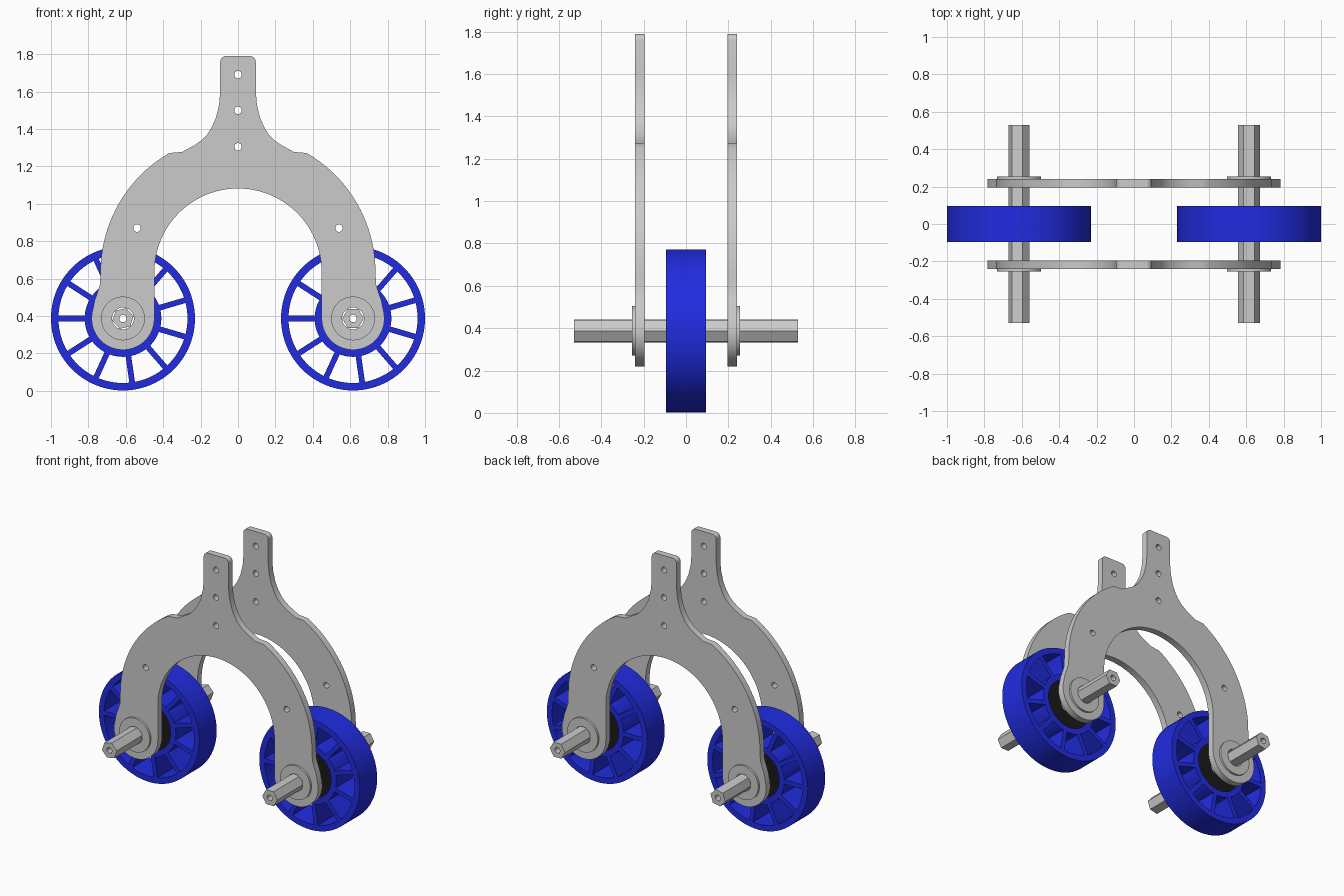
import bpy
from math import sin, cos, asin, pi, radians

if "Cube" in bpy.data.objects:
    bpy.data.objects.remove(bpy.data.objects["Cube"])

CX, CZ = 0.615, 0.387  # axle position


def arc(x, z, r, a0, a1, n):
    return [(x + r * cos(radians(a0 + (a1 - a0) * i / n)),
             z + r * sin(radians(a0 + (a1 - a0) * i / n))) for i in range(n + 1)]


def circle(x, z, r, n=48, start=0):
    return arc(x, z, r, start, start + 360, n)[:-1]


def plate(name, loops, y0, y1, color=None):
    """Extrude nested x/z outlines between two y positions."""
    cu = bpy.data.curves.new(name + "_outline", 'CURVE')
    cu.dimensions = '2D'
    cu.fill_mode = 'BOTH'
    cu.extrude = (y1 - y0) / 2
    for pts in loops:
        sp = cu.splines.new('POLY')
        sp.points.add(len(pts) - 1)
        for p, (x, z) in zip(sp.points, pts):
            p.co = (x, z, 0, 1)
        sp.use_cyclic_u = True
    ob = bpy.data.objects.new(name, cu)
    bpy.context.collection.objects.link(ob)
    ob.location.y = (y0 + y1) / 2
    ob.rotation_euler.x = pi / 2
    bpy.ops.object.select_all(action='DESELECT')
    ob.select_set(True)
    bpy.context.view_layer.objects.active = ob
    bpy.ops.object.convert(target='MESH')
    ob = bpy.context.view_layer.objects.active
    bpy.ops.object.mode_set(mode='EDIT')
    bpy.ops.mesh.select_all(action='SELECT')
    bpy.ops.mesh.remove_doubles(threshold=0.0002)
    bpy.ops.mesh.normals_make_consistent(inside=False)
    bpy.ops.object.mode_set(mode='OBJECT')
    bpy.ops.object.shade_smooth_by_angle(angle=radians(30))
    if color:
        ob.data.materials.append(color)
    return ob


def material(name, rgb):
    m = bpy.data.materials.new(name)
    m.diffuse_color = (*rgb, 1)
    m.use_nodes = True
    m.node_tree.nodes["Principled BSDF"].inputs["Base Color"].default_value = m.diffuse_color
    return m


blue = material("blue", (0.015, 0.025, 0.75))
black = material("black", (0.01, 0.01, 0.01))

# Forked side plates: right half outline from top centre down to the inner arch
half = arc(0.065, 1.76, 0.03, 90, 0, 5)
half += [(0.095, 1.60), (0.101, 1.53), (0.118, 1.46), (0.14, 1.41), (0.165, 1.37),
         (0.195, 1.34), (0.23, 1.315), (0.30, 1.277)]
half += arc(0, 0.635, 0.735, 60, 0, 20)
half += [(0.738, 0.57), (0.75, 0.53), (0.766, 0.485)]
half += arc(CX, CZ, 0.168, 15, -180, 32)
half += arc(0, 0.635, 0.447, 0, 90, 24)
outline = half + [(-x, z) for x, z in reversed(half[:-1])]
holes = [circle(x, z, 0.02, 24) for x, z in
         [(0, 1.69), (0, 1.5), (0, 1.305), (0.54, 0.87), (-0.54, 0.87)]]
bores = [circle(s * CX, CZ, 0.09) for s in (-1, 1)]
for side, y in (("front", -0.2175), ("back", 0.2175)):
    plate(side + "_side_plate", [outline] + holes + bores, y - 0.0225, y + 0.0225)


def pocket(x, k, n=11):
    """Opening between two parallel-sided spokes."""
    a, b = 360 / n * k + 180, 360 / n * (k + 1) + 180
    ri, ro, t = 0.205, 0.345, 0.015
    di, do = [asin(t / r) * 180 / pi for r in (ri, ro)]
    return arc(x, CZ, ri, a + di, b - di, 6) + arc(x, CZ, ro, b - do, a + do, 8)


for side, s in (("left", -1), ("right", 1)):
    x = s * CX
    turn = 12 if s < 0 else 0
    hexagon = circle(x, CZ, 0.0577, 6, turn)
    # Spoked wheel and its dark hub
    plate(side + "_wheel", [circle(x, CZ, 0.385, 96), circle(x, CZ, 0.165)]
          + [pocket(x, k) for k in range(11)], -0.095, 0.095, blue)
    plate(side + "_hub", [circle(x, CZ, 0.165), circle(x, CZ, 0.0585)],
          -0.088, 0.088, black)
    # Hollow hexagonal axle
    plate(side + "_axle", [hexagon, circle(x, CZ, 0.02, 24)], -0.53, 0.53)
    # Flanged bearings seated in the plates
    for end, d in (("front", -1), ("back", 1)):
        for part, r, a, b in (("bearing", 0.09, 0.195, 0.24),
                              ("bearing_flange", 0.117, 0.24, 0.254)):
            y0, y1 = sorted((d * a, d * b))
            plate(f"{side}_{end}_{part}", [circle(x, CZ, r), circle(x, CZ, 0.0585)], y0, y1)
